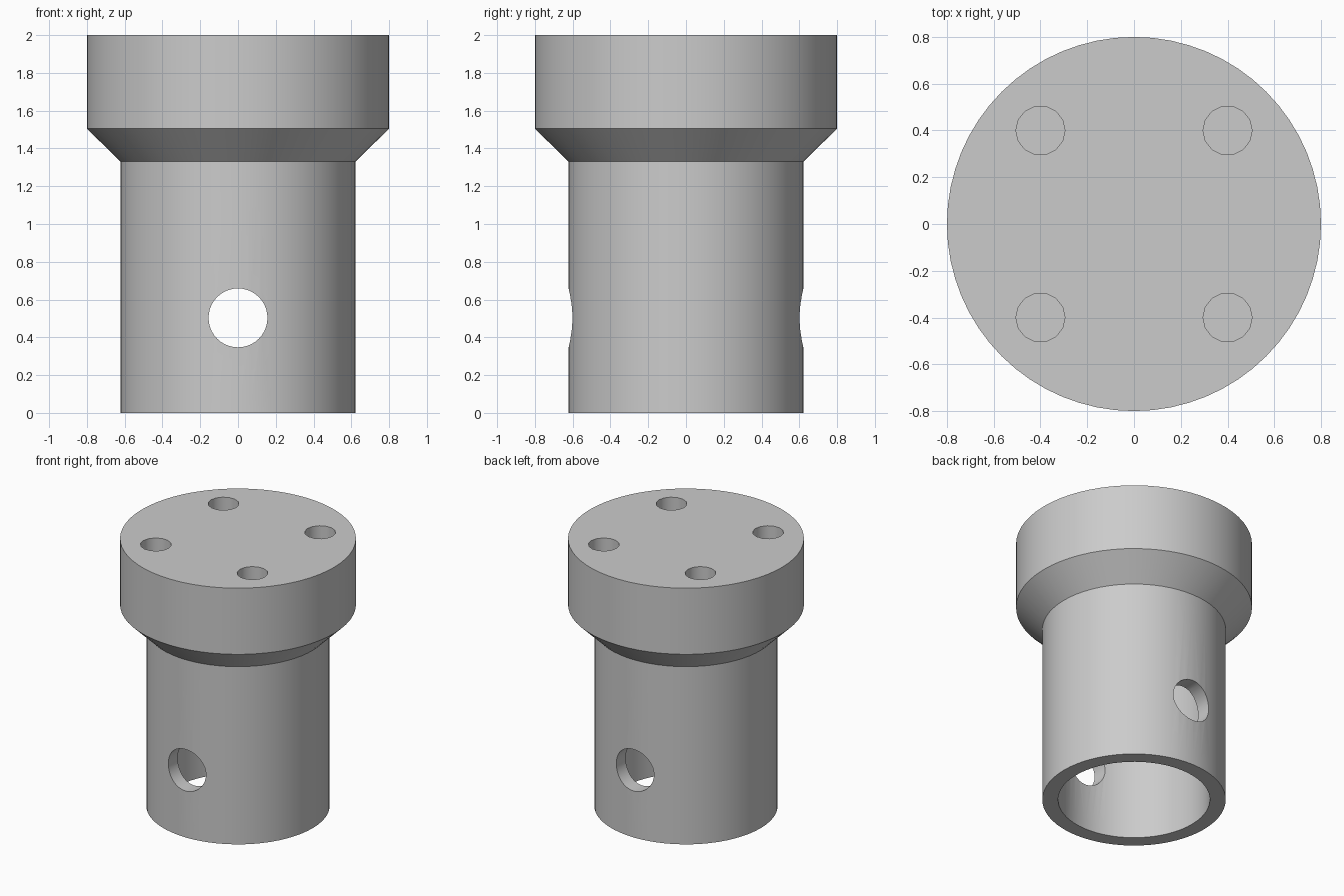
import bpy, bmesh
from math import cos, sin, pi, radians

cube = bpy.data.objects.get("Cube")
if cube:
    bpy.data.objects.remove(cube, do_unlink=True)

grey = bpy.data.materials.new("plain grey")
grey.use_nodes = True
colour = (0.6, 0.6, 0.6, 1)
grey.diffuse_color = colour
grey.node_tree.nodes["Principled BSDF"].inputs["Base Color"].default_value = colour


def lathe(name, profile, sides):
    """Closed solid turned around z from (radius, height) pairs; ends are capped."""
    bm = bmesh.new()
    rings = [[bm.verts.new((r * cos(2 * pi * i / sides), r * sin(2 * pi * i / sides), z))
              for i in range(sides)] for r, z in profile]
    for a, b in zip(rings, rings[1:]):
        for i in range(sides):
            j = (i + 1) % sides
            bm.faces.new((a[i], a[j], b[j], b[i]))
    bm.faces.new(rings[0])
    bm.faces.new(rings[-1])
    bmesh.ops.recalc_face_normals(bm, faces=bm.faces)
    mesh = bpy.data.meshes.new(name)
    bm.to_mesh(mesh)
    bm.free()
    mesh.materials.append(grey)
    obj = bpy.data.objects.new(name, mesh)
    bpy.context.collection.objects.link(obj)
    return obj


# Hollow sleeve, flared collar and thick flange, turned as one solid
TUBE, BORE, FLANGE = 0.622, 0.515, 0.8
body = lathe("flanged_sleeve", [(BORE, 1.33), (BORE, 0), (TUBE, 0), (TUBE, 1.33),
                                (FLANGE, 1.505), (FLANGE, 2)], 64)

# Cross hole through the sleeve, front to back
cross = lathe("cross_hole_cutter", [(0.156, -1), (0.156, 1)], 40)
cross.rotation_euler.x = radians(90)
cross.location.z = 0.503
cutters = [cross]

# Four blind bolt holes in the flange
for x in (-0.4, 0.4):
    for y in (-0.4, 0.4):
        hole = lathe("bolt_hole_cutter", [(0.105, 1.6), (0.105, 2.2)], 14)
        hole.location = (x, y, 0)
        cutters.append(hole)

bpy.ops.object.select_all(action='DESELECT')
body.select_set(True)
bpy.context.view_layer.objects.active = body
for cutter in cutters:
    cutter.hide_render = True
    cut = body.modifiers.new("hole", 'BOOLEAN')
    cut.operation = 'DIFFERENCE'
    cut.solver = 'EXACT'
    cut.object = cutter
    bpy.ops.object.modifier_apply(modifier=cut.name)
for cutter in cutters:
    bpy.data.objects.remove(cutter, do_unlink=True)

bpy.ops.object.shade_smooth_by_angle(angle=radians(30))
